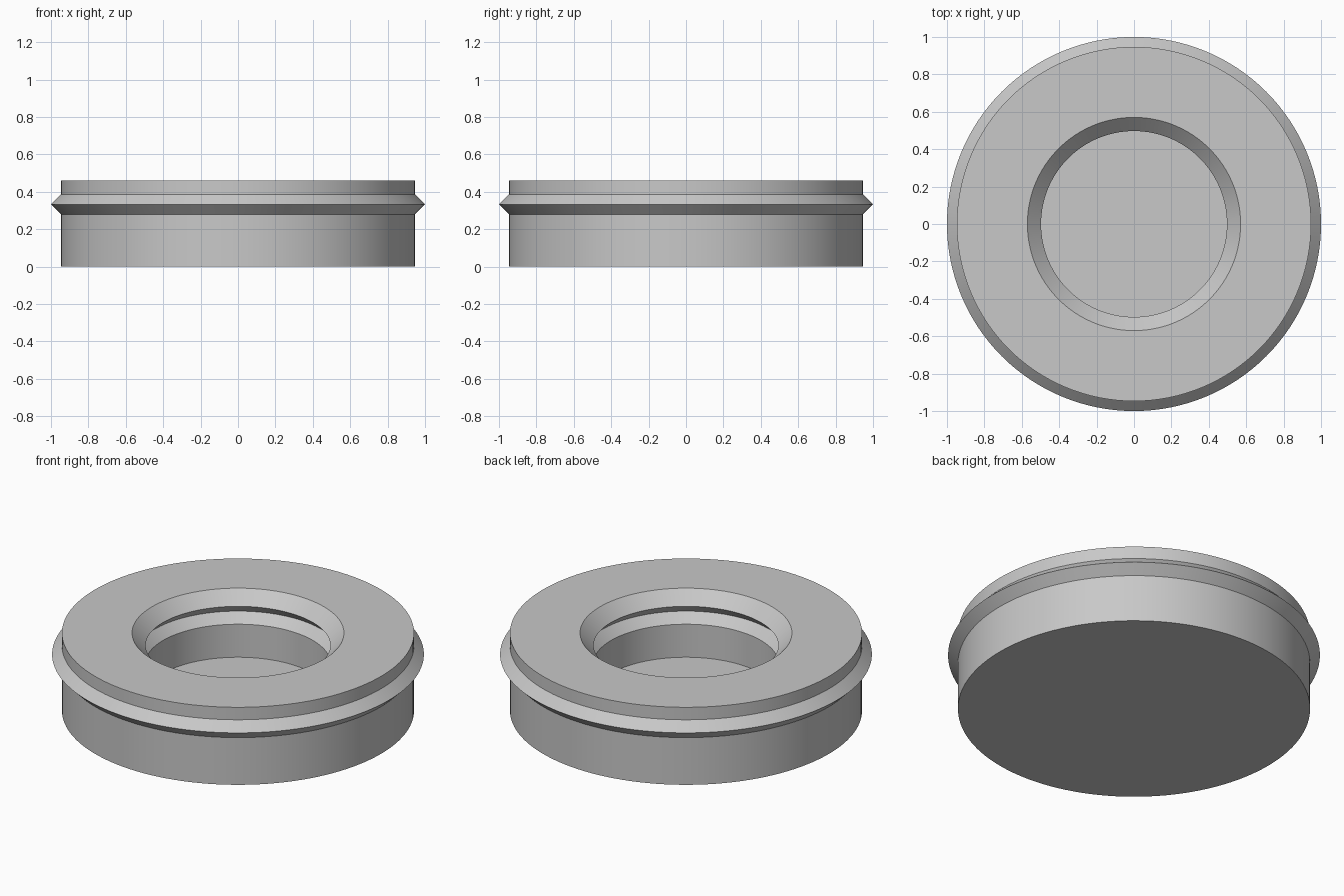
import bpy
import bmesh
import math
from mathutils import Matrix

cube = bpy.data.objects.get("Cube")
if cube:
    bpy.data.objects.remove(cube, do_unlink=True)

# Single grey material
grey = bpy.data.materials.new("plain_grey")
grey.use_nodes = True
colour = (0.58, 0.58, 0.58, 1)
grey.diffuse_color = colour
grey.node_tree.nodes["Principled BSDF"].inputs["Base Color"].default_value = colour

TOP, BODY, BORE, FLOOR = 0.46, 0.947, 0.497, 0.084
RIDGE_Z, RIDGE = 0.333, 0.053
CHAMFER = 0.073


def v_band(radius, direction):
    """Three points of a V-shaped ring pushed outward, in the given z order."""
    return [(radius, RIDGE_Z - RIDGE * direction),
            (radius + RIDGE, RIDGE_Z),
            (radius, RIDGE_Z + RIDGE * direction)]


def lathe(name, profile, segments=128):
    """Spin an (r, z) profile round the z axis."""
    bm = bmesh.new()
    verts = [bm.verts.new((r, 0, z)) for r, z in profile]
    edges = [bm.edges.new(pair) for pair in zip(verts, verts[1:])]
    bmesh.ops.spin(bm, geom=verts + edges, cent=(0, 0, 0), axis=(0, 0, 1),
                   angle=math.tau, steps=segments, use_duplicate=False)
    bmesh.ops.remove_doubles(bm, verts=bm.verts, dist=1e-4)
    # Close the flat base and bore floor
    bmesh.ops.holes_fill(bm, edges=[e for e in bm.edges if e.is_boundary], sides=0)
    bmesh.ops.recalc_face_normals(bm, faces=bm.faces)
    mesh = bpy.data.meshes.new(name)
    bm.to_mesh(mesh)
    bm.free()
    mesh.materials.append(grey)
    obj = bpy.data.objects.new(name, mesh)
    bpy.context.collection.objects.link(obj)
    return obj


# Cup body: outer wall with ridge, flat rim, chamfered bore with groove, floor
profile = [(BODY, 0), *v_band(BODY, 1), (BODY, TOP),
           (BORE + CHAMFER, TOP), *v_band(BORE, -1), (BORE, FLOOR)]
cup = lathe("ring_cup", profile)

bpy.ops.object.select_all(action="DESELECT")
cup.select_set(True)
bpy.context.view_layer.objects.active = cup
bpy.ops.object.shade_smooth_by_angle(angle=math.radians(20))
